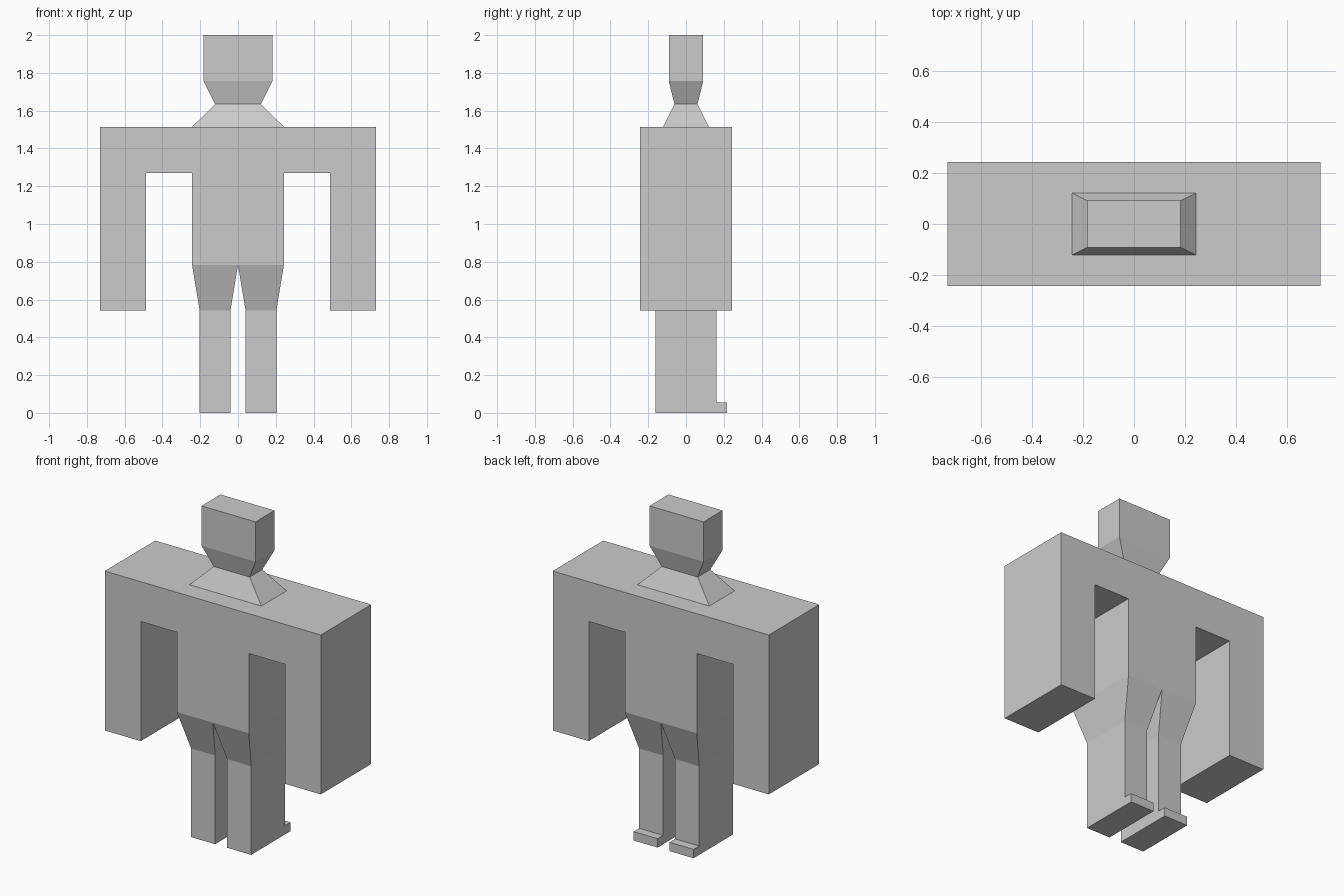
import bpy, bmesh

if "Cube" in bpy.data.objects:
    bpy.data.objects.remove(bpy.data.objects["Cube"])

U = 0.2432  # block size of the figure


def finish(name, bm):
    bmesh.ops.recalc_face_normals(bm, faces=bm.faces)
    mesh = bpy.data.meshes.new(name)
    bm.to_mesh(mesh)
    bm.free()
    obj = bpy.data.objects.new(name, mesh)
    bpy.context.collection.objects.link(obj)
    return obj


def loft(name, rings, cx=0.0):
    """Stack rectangles (z, half_x, half_y) into a closed tapered block."""
    bm = bmesh.new()
    loops = [[bm.verts.new((cx + sx * hx, sy * hy, z))
              for sx, sy in ((-1, -1), (1, -1), (1, 1), (-1, 1))]
             for z, hx, hy in rings]
    for a, b in zip(loops, loops[1:]):
        for i in range(4):
            j = (i + 1) % 4
            bm.faces.new((a[i], a[j], b[j], b[i]))
    bm.faces.new(loops[0])
    bm.faces.new(loops[-1])
    return finish(name, bm)


def box(name, x, y, z):
    (x0, x1), (y0, y1), (z0, z1) = x, y, z
    obj = loft(name, [(z0, (x1 - x0) / 2, (y1 - y0) / 2),
                      (z1, (x1 - x0) / 2, (y1 - y0) / 2)], (x0 + x1) / 2)
    obj.location.y = (y0 + y1) / 2
    return obj


# Torso, shoulders and arms: one front outline extruded through the depth
HIP, SHOULDER, HAND = 0.784, 1.514, 0.541
half = [(U, HIP), (U, SHOULDER - U), (2 * U, SHOULDER - U),
        (2 * U, HAND), (3 * U, HAND), (3 * U, SHOULDER)]
outline = half + [(-x, z) for x, z in reversed(half)]
bm = bmesh.new()
face = bm.faces.new([bm.verts.new((x, -U, z)) for x, z in outline])
ext = bmesh.ops.extrude_face_region(bm, geom=[face])
bmesh.ops.translate(bm, vec=(0, 2 * U, 0),
                    verts=[v for v in ext["geom"] if isinstance(v, bmesh.types.BMVert)])
finish("torso_and_arms", bm)

# Neck and head
loft("neck_and_head", [(SHOULDER, U, U / 2), (1.635, U / 2, U / 4),
                       (1.757, 0.75 * U, 0.375 * U), (2.0, 0.75 * U, 0.375 * U)])

# Legs with toes pointing to +y
for side, s in (("left", -1), ("right", 1)):
    cx, hx, hy = s * U / 2, U / 3, 2 * U / 3
    loft(side + "_leg", [(0, hx, hy), (HAND, hx, hy), (HIP, U / 2, U)], cx)
    box(side + "_toe", (cx - hx, cx + hx), (hy, hy + 0.054), (0, 0.054))
